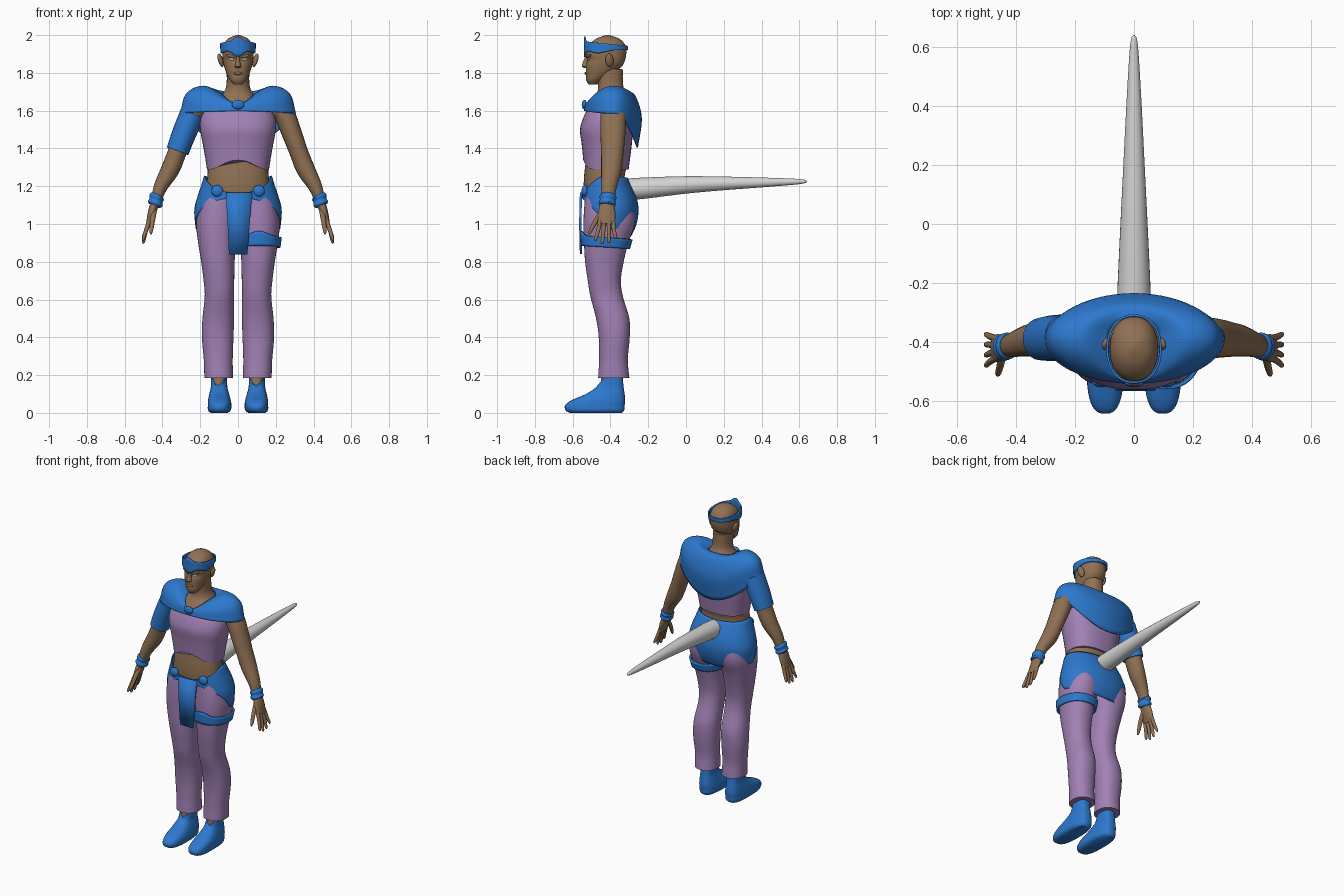
import bpy, bmesh, math
from mathutils import Vector

def material(name, rgb):
    m = bpy.data.materials.new(name)
    m.diffuse_color = (*rgb, 1)
    return m

SKIN = material("skin_brown", (0.28, 0.165, 0.088))
BLUE = material("cloth_blue", (0.026, 0.19, 0.62))
PURPLE = material("cloth_purple", (0.36, 0.22, 0.46))
GREY = material("pale_grey", (0.66, 0.66, 0.66))
N = 40

def sample(table, t):
    """Smooth interpolation of table rows, keyed by their first column."""
    t = min(max(t, table[0][0]), table[-1][0])
    i = 0
    while i < len(table) - 2 and t > table[i + 1][0]:
        i += 1
    a, b = table[i], table[i + 1]
    p, q = table[max(i - 1, 0)], table[min(i + 2, len(table) - 1)]
    h = b[0] - a[0]
    u = (t - a[0]) / h
    out = []
    for k in range(1, len(a)):
        ma = (b[k] - p[k]) / (b[0] - p[0]) * h
        mb = (q[k] - a[k]) / (q[0] - a[0]) * h
        out.append((2*u**3 - 3*u*u + 1) * a[k] + (u**3 - 2*u*u + u) * ma
                   + (3*u*u - 2*u**3) * b[k] + (u**3 - u*u) * mb)
    return out

def finish(name, bm, mat, thick=0):
    bmesh.ops.recalc_face_normals(bm, faces=bm.faces)
    me = bpy.data.meshes.new(name)
    bm.to_mesh(me)
    bm.free()
    ob = bpy.data.objects.new(name, me)
    bpy.context.collection.objects.link(ob)
    me.materials.append(mat)
    if thick:
        mod = ob.modifiers.new("thickness", 'SOLIDIFY')
        mod.thickness = thick
        mod.offset = 0
    return ob

def rings_to_mesh(name, rings, mat, cap=True, thick=0):
    bm = bmesh.new()
    vs = [[bm.verts.new(p) for p in r] for r in rings]
    for a, b in zip(vs, vs[1:]):
        for i in range(len(a)):
            j = (i + 1) % len(a)
            bm.faces.new((a[i], a[j], b[j], b[i]))
    if cap:
        bm.faces.new(vs[0])
        bm.faces.new(vs[-1])
    return finish(name, bm, mat, thick)

def power(v, n):
    return math.copysign(abs(v) ** (2 / n), v)

def stack(name, prof, mat, lo=None, hi=None, side=1, n=2.2, steps=24,
          grow=0, cap=True, thick=0):
    """Upright form; rows are z, x0, x1, y_front, y_back. lo/hi shape the hems by c = frontness."""
    lo = lo or (lambda c: prof[0][0])
    hi = hi or (lambda c: prof[-1][0])
    rings = []
    for k in range(steps + 1):
        ring = []
        for i in range(N):
            a = 2 * math.pi * i / N
            c, s = math.cos(a), math.sin(a)
            z = lo(c) + (hi(c) - lo(c)) * k / steps
            x0, x1, yf, yb = sample(prof, z)
            ring.append((side * ((x0 + x1) / 2 + ((x1 - x0) / 2 + grow) * power(s, n)),
                         (yf + yb) / 2 - ((yb - yf) / 2 + grow) * power(c, n), z))
        rings.append(ring)
    return rings_to_mesh(name, rings, mat, cap, thick)

def sym(rows):
    return [(z, -w, w, f, b) for z, w, f, b in rows]

def tube(name, pts, mat, side=1, ref=(0, 1, 0), sub=4, sides=20, grow=0):
    """Form along a path; rows are x, y, z, radius across, radius along ref."""
    table = [(i, *p) for i, p in enumerate(pts)]
    rows = [sample(table, i / sub) for i in range((len(pts) - 1) * sub + 1)]
    P = [Vector(r[:3]) for r in rows]
    rings = []
    for i, r in enumerate(rows):
        t = (P[min(i + 1, len(P) - 1)] - P[max(i - 1, 0)]).normalized()
        u = t.cross(Vector(ref)).normalized()
        v = u.cross(t)
        ring = []
        for k in range(sides):
            a = 2 * math.pi * k / sides
            q = P[i] + u * math.cos(a) * (r[3] + grow) + v * math.sin(a) * (r[4] + grow)
            ring.append((q.x * side, q.y, q.z))
        rings.append(ring)
    return rings_to_mesh(name, rings, mat)

def blob(name, loc, size, mat, rot=(0, 0, 0)):
    bm = bmesh.new()
    bmesh.ops.create_uvsphere(bm, u_segments=20, v_segments=12, radius=1)
    ob = finish(name, bm, mat)
    ob.location, ob.scale, ob.rotation_euler = loc, size, rot
    return ob

pos = lambda c: max(c, 0)

# Head, face and neck
stack("head", sym([(1.738, .022, -.515, -.47), (1.76, .042, -.528, -.44), (1.80, .062, -.53, -.38),
                   (1.84, .075, -.53, -.335), (1.87, .08, -.523, -.322), (1.895, .082, -.531, -.317),
                   (1.93, .08, -.525, -.315), (1.96, .07, -.503, -.33), (1.985, .047, -.468, -.36),
                   (2.0, .01, -.425, -.405)]), SKIN, steps=36)
stack("nose", sym([(1.825, .013, -.54, -.5), (1.835, .018, -.552, -.5), (1.86, .011, -.544, -.5),
                   (1.895, .008, -.53, -.5)]), SKIN, steps=8)
blob("lips", (0, -.529, 1.797), (.024, .008, .008), SKIN)
stack("neck", sym([(1.57, .165, -.515, -.285), (1.62, .15, -.512, -.285), (1.655, .115, -.495, -.295),
                   (1.69, .08, -.472, -.315), (1.73, .062, -.466, -.332), (1.82, .06, -.48, -.335)]), SKIN)
for s in (-1, 1):
    blob("eye", (s * .033, -.516, 1.872), (.014, .005, .006), GREY, (0, -s * .2, s * .3))
    blob("brow", (s * .036, -.514, 1.888), (.028, .012, .008), SKIN, (0, -s * .25, s * .35))
    blob("ear", (s * .092, -.405, 1.867), (.013, .022, .037), SKIN, (.2, s * .25, s * .3))

# Pointed circlet
stack("circlet", sym([(1.86, .088, -.537, -.31), (1.93, .09, -.537, -.31), (2.0, .09, -.536, -.308)]),
      BLUE, lo=lambda c: 1.92 - .018 * pos(1 - abs(c - .35) * 1.6) - .035 * pos(c) ** 16,
      hi=lambda c: 1.955 + .012 * c + .026 * pos(c) ** 30, steps=6, cap=False, thick=.008)

# Torso: bare waist and cropped top
stack("waist", sym([(1.08, .18, -.53, -.30), (1.18, .172, -.541, -.31), (1.25, .162, -.54, -.325),
                    (1.32, .16, -.532, -.31), (1.42, .16, -.52, -.31)]), SKIN)
stack("cropped_top", sym([(1.28, .163, -.54, -.305), (1.34, .172, -.544, -.297), (1.42, .186, -.552, -.287),
                          (1.5, .2, -.561, -.28), (1.56, .198, -.545, -.275), (1.615, .17, -.517, -.28)]),
      PURPLE, lo=lambda c: 1.288 + .05 * pos(c) ** 6, n=2.4)

# Shoulder cape: rings from collar to hem
cape = [(0, .085, -.528, -.312, 1.635, 1.685, 1.70), (1, .18, -.53, -.27, 1.63, 1.728, 1.675),
        (2, .27, -.533, -.238, 1.618, 1.69, 1.56), (3, .303, -.537, -.258, 1.598, 1.585, 1.405)]
rings = []
for k in range(19):
    rx, yf, yb, zf, zs, zb = sample(cape, k / 6)
    ring = []
    for i in range(56):
        a = 2 * math.pi * i / 56
        c, s = math.cos(a), math.sin(a)
        ym = -.385
        y = ym + (yf - ym) * c if c > 0 else ym - (yb - ym) * c
        ring.append((rx * s, y, zs + ((zf if c > 0 else zb) - zs) * c * c))
    rings.append(ring)
rings_to_mesh("shoulder_cape", rings, BLUE, cap=False, thick=.008)
blob("cape_brooch", (0, -.538, 1.632), (.033, .014, .025), BLUE)

# Arms and hands
arm = [(.165, -.385, 1.645, .05, .06), (.24, -.385, 1.585, .056, .068), (.285, -.387, 1.48, .053, .066),
       (.32, -.39, 1.385, .049, .06), (.358, -.395, 1.29, .049, .054), (.408, -.408, 1.2, .037, .042),
       (.434, -.415, 1.125, .027, .034)]
hand = [(.43, -.414, 1.14, .024, .032), (.448, -.418, 1.085, .023, .042),
        (.462, -.42, 1.04, .019, .047), (.475, -.422, 1.0, .012, .04)]
for s in (-1, 1):
    tube("arm", arm, SKIN, s)
    tube("palm", hand, SKIN, s)
    for y0, y1, zt in ((-.453, -.478, .912), (-.432, -.443, .896), (-.409, -.408, .9), (-.388, -.374, .922)):
        tube("finger", [(.465, y0, 1.03, .012, .012), (.487, (y0 + y1) / 2, .965, .011, .011),
                        (.5, y1, zt + .012, .008, .009), (.504, y1, zt, .003, .004)], SKIN, s, sides=10)
    tube("thumb", [(.445, -.435, 1.075, .016, .016), (.452, -.475, 1.02, .013, .014),
                   (.46, -.505, .965, .01, .01), (.461, -.513, .945, .003, .004)], SKIN, s, sides=10)
    tube("wristband", [(.424, -.412, 1.152, .034, .039), (.429, -.413, 1.142, .041, .046),
                       (.434, -.415, 1.125, .036, .041), (.439, -.417, 1.108, .041, .046),
                       (.443, -.418, 1.098, .034, .039)], BLUE, s)
tube("upper_arm_sleeve", arm[1:4], BLUE, -1, grow=.011)

# Trousers, ankles and shoes
leg = [(.185, .026, .178, -.465, -.30), (.28, .028, .181, -.46, -.308), (.4, .024, .191, -.462, -.298),
       (.5, .021, .188, -.476, -.30), (.62, .022, .176, -.507, -.335), (.7, .02, .182, -.52, -.345),
       (.8, .018, .195, -.534, -.33), (.9, .01, .211, -.54, -.305), (1.0, 0, .221, -.543, -.272),
       (1.1, -.005, .208, -.538, -.28), (1.17, -.005, .183, -.53, -.32)]
foot = [(0, .055, .145, -.615, -.34), (.012, .039, .158, -.636, -.328), (.04, .035, .16, -.64, -.325),
        (.065, .038, .159, -.61, -.322), (.1, .047, .152, -.53, -.325), (.135, .056, .144, -.478, -.33),
        (.185, .058, .142, -.452, -.335)]
for s in (-1, 1):
    stack("trouser_leg", leg, PURPLE, side=s, steps=40)
    stack("ankle", [(.1, .062, .138, -.455, -.345), (.25, .064, .136, -.445, -.34)], SKIN, side=s, steps=4)
    stack("shoe", foot, BLUE, hi=lambda c: .185 - .055 * pos(c) ** 6, side=s, n=2.7)

# Thigh band with a raised front point
stack("thigh_band", leg, BLUE, lo=lambda c: .877 + .008 * c,
      hi=lambda c: .928 + .01 * c + .025 * pos(c) ** 10, steps=5, grow=.011, cap=False, thick=.012)

# Hip wrap: low at the back, sweeping up to the front buckles
stack("hip_wrap", sym([(.93, .212, -.53, -.295), (1.0, .224, -.545, -.265), (1.08, .228, -.549, -.254),
                       (1.15, .21, -.55, -.268), (1.2, .193, -.547, -.29), (1.27, .172, -.545, -.325)]), BLUE,
      lo=lambda c: .975 + (.165 * pos(c) ** .8 if c > 0 else .035 * c),
      hi=lambda c: 1.255 - (.09 * pos(c) ** 1.5 if c > 0 else -.01 * c),
      steps=16, cap=False, thick=.006)
for s in (-1, 1):
    blob("hip_buckle", (s * .11, -.535, 1.175), (.031, .018, .031), BLUE)

# Hanging front cloth
bm = bmesh.new()
front = [bm.verts.new(p) for p in ((-.065, -.556, 1.167), (.075, -.556, 1.167), (.062, -.56, 1.0),
                                   (.05, -.556, .84), (-.048, -.556, .84), (-.055, -.56, 1.0))]
bm.faces.new(front[:3] + front[5:])
bm.faces.new(front[2:])
finish("front_cloth", bm, BLUE, .012)

# Long tapering tail
tube("tail", [(0, -.32, 1.183, .057, .057), (0, -.22, 1.19, .056, .056), (0, 0, 1.207, .046, .046),
              (0, .2, 1.215, .036, .036), (0, .4, 1.22, .026, .026), (0, .57, 1.224, .016, .016),
              (0, .625, 1.225, .01, .01), (0, .64, 1.225, .002, .002)], GREY, ref=(1, 0, 0), sides=28)

# Smooth shading with sharp edges kept
bpy.ops.object.select_all(action='SELECT')
bpy.context.view_layer.objects.active = bpy.context.collection.objects[0]
bpy.ops.object.shade_smooth_by_angle(angle=math.radians(40))
